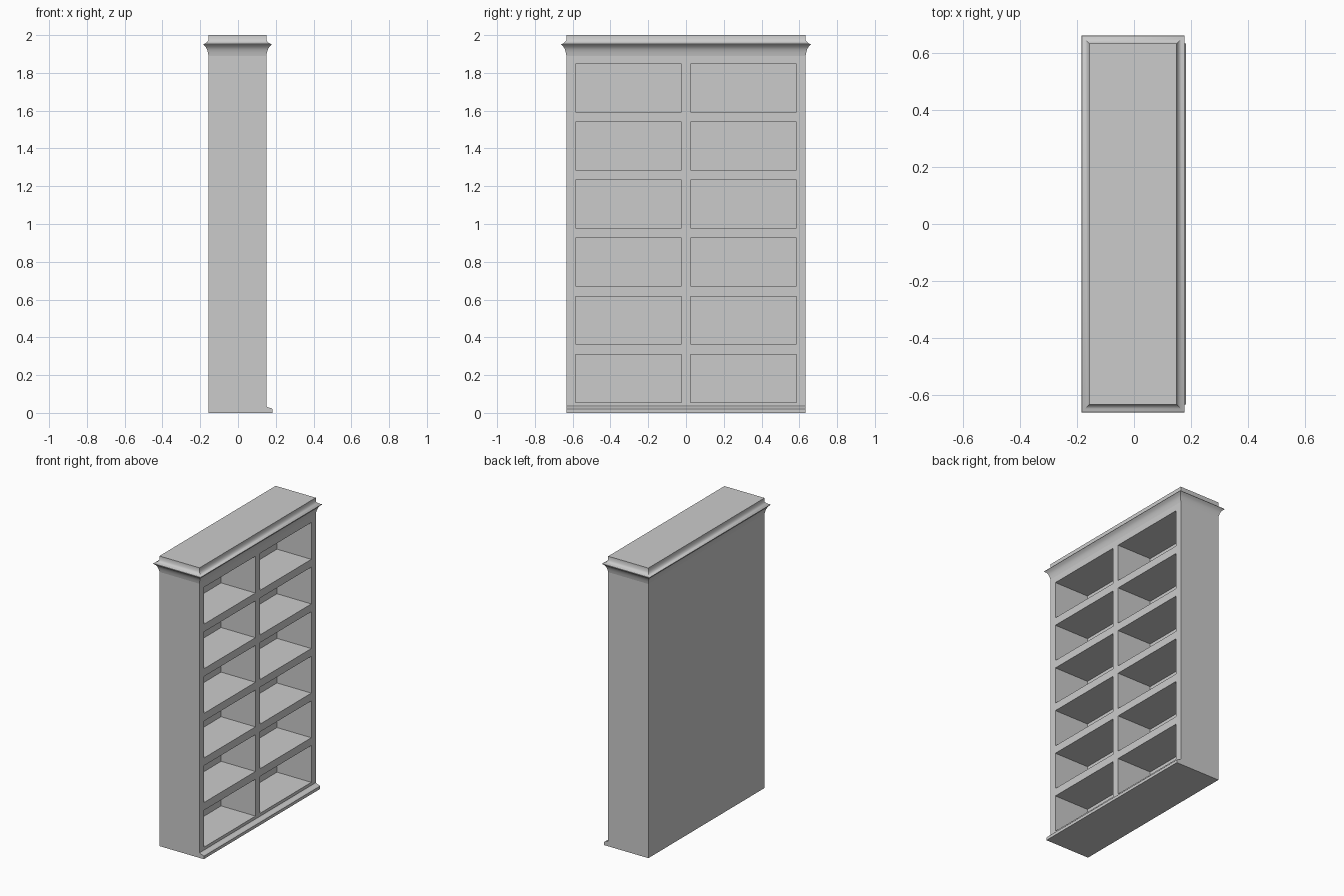
import bpy, bmesh

if "Cube" in bpy.data.objects:
    bpy.data.objects.remove(bpy.data.objects["Cube"])

BACK, FRONT, HALF_W = -0.156, 0.15, 0.633   # cabinet footprint (open side faces +x)
CROWN_Z, DEPTH = 1.89, 0.262


def finish(name, bm, smooth=False):
    bmesh.ops.remove_doubles(bm, verts=bm.verts, dist=1e-5)
    mesh = bpy.data.meshes.new(name)
    bm.to_mesh(mesh)
    bm.free()
    obj = bpy.data.objects.new(name, mesh)
    bpy.context.collection.objects.link(obj)
    if smooth:
        bpy.ops.object.select_all(action='DESELECT')
        obj.select_set(True)
        bpy.context.view_layer.objects.active = obj
        bpy.ops.object.shade_smooth_by_angle(angle=0.7)
    return obj


def quad(bm, pts):
    return bm.faces.new([bm.verts.new(p) for p in pts])


def ring(bm, out, z):
    x0, x1, y = BACK - out, FRONT + out, HALF_W + out
    return [bm.verts.new(p) for p in ((x0, -y, z), (x1, -y, z), (x1, y, z), (x0, y, z))]


# Cabinet: gridded front face, with every second cell pushed in as a cubby
bm = bmesh.new()
ys = [-HALF_W, -0.585, -0.024, 0.024, 0.585, HALF_W]
zs = [0.0]
for i in range(6):
    zs += [0.056 + 0.3075 * i, 0.31 + 0.3075 * i]
zs.append(CROWN_Z)
cells = []
for i in range(len(ys) - 1):
    for j in range(len(zs) - 1):
        f = quad(bm, [(FRONT, ys[i], zs[j]), (FRONT, ys[i + 1], zs[j]),
                      (FRONT, ys[i + 1], zs[j + 1]), (FRONT, ys[i], zs[j + 1])])
        if i % 2 and j % 2:
            cells.append(f)
bmesh.ops.remove_doubles(bm, verts=bm.verts, dist=1e-5)
bm.normal_update()
bmesh.ops.inset_individual(bm, faces=cells, thickness=0.0, depth=-DEPTH)
# Cabinet sides, back and bottom
low, high = ring(bm, 0, 0), ring(bm, 0, CROWN_Z)
for a, b in ((0, 1), (2, 3), (3, 0)):
    bm.faces.new((low[a], low[b], high[b], high[a]))
bm.faces.new(low[::-1])
# keep cubby corners: merge is far below the board thickness
finish("cabinet", bm)

# Crown moulding: cove below, flare above, capped on top
bm = bmesh.new()
profile = [(0, CROWN_Z), (0.003, 1.907), (0.008, 1.924), (0.016, 1.939), (0.028, 1.949),
           (0.027, 1.952), (0.016, 1.957), (0.007, 1.964), (0, 1.974), (0, 2.0)]
rings = [ring(bm, o, z) for o, z in profile]
for r, s in zip(rings, rings[1:]):
    for k in range(4):
        n = (k + 1) % 4
        bm.faces.new((r[k], r[n], s[n], s[k]))
bm.faces.new(rings[-1])
finish("crown_moulding", bm, True)

# Base lip along the open side
bm = bmesh.new()
lip = [(FRONT, 0), (0.182, 0), (0.182, 0.02), (0.177, 0.025), (0.164, 0.028),
       (0.155, 0.031), (FRONT, 0.036)]
ends = [[bm.verts.new((x, y, z)) for x, z in lip] for y in (-HALF_W, HALF_W)]
for k in range(len(lip) - 1):
    bm.faces.new((ends[0][k], ends[1][k], ends[1][k + 1], ends[0][k + 1]))
bm.faces.new(ends[0])
bm.faces.new(ends[1][::-1])
bmesh.ops.recalc_face_normals(bm, faces=bm.faces)
finish("base_lip", bm, True)
